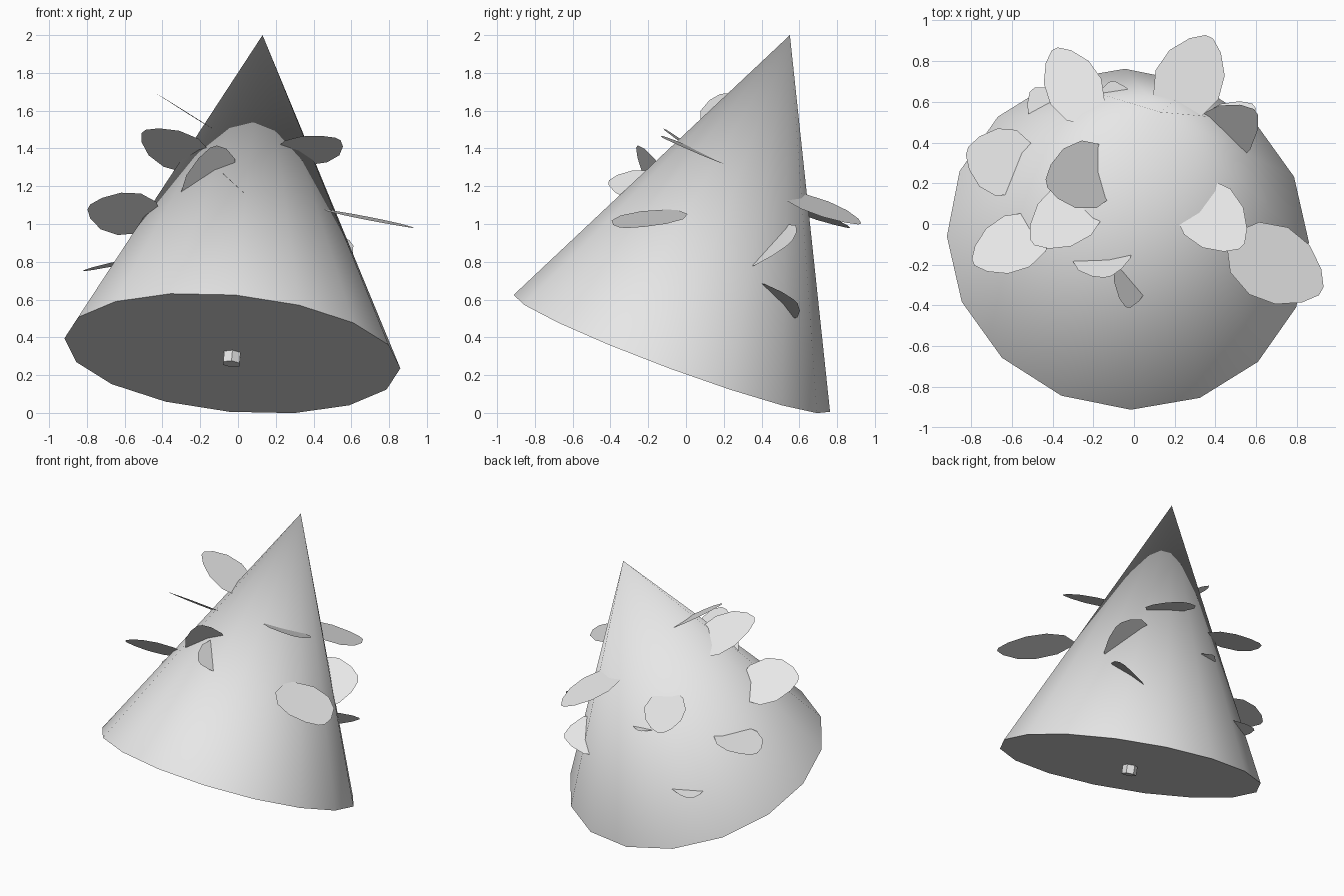
import bpy, bmesh
from mathutils import Vector

if "Cube" in bpy.data.objects:
    bpy.data.objects.remove(bpy.data.objects["Cube"])

grey = bpy.data.materials.new("light grey")
grey.diffuse_color = (0.8, 0.8, 0.8, 1)
grey.use_nodes = True
grey.node_tree.nodes["Principled BSDF"].inputs["Base Color"].default_value = grey.diffuse_color


def add_object(name, bm):
    mesh = bpy.data.meshes.new(name)
    bm.to_mesh(mesh)
    bm.free()
    obj = bpy.data.objects.new(name, mesh)
    mesh.materials.append(grey)
    bpy.context.collection.objects.link(obj)
    return obj


def cone_between(name, start, end, r1, r2, sides):
    axis = end - start
    bm = bmesh.new()
    bmesh.ops.create_cone(bm, cap_ends=True, segments=sides, radius1=r1,
                          radius2=r2, depth=axis.length)
    bmesh.ops.remove_doubles(bm, verts=bm.verts, dist=0.0001)
    turn = Vector((0, 0, 1)).rotation_difference(axis).to_matrix().to_4x4()
    turn.translation = (start + end) / 2
    bm.transform(turn)
    obj = add_object(name, bm)
    bpy.context.view_layer.objects.active = obj
    obj.select_set(True)
    bpy.ops.object.shade_smooth_by_angle()
    obj.select_set(False)
    return obj


# Leaning cone and the short stub under its base
base = Vector((-0.03, -0.075, 0.315))
apex = Vector((0.13, 0.55, 2.0))
axis = (apex - base).normalized()
cone_between("tree_cone", base, apex, 0.893, 0, 16)
cone_between("trunk_stub", base - axis * 0.06, base + axis * 0.3, 0.05, 0.05, 6)

# Half outline of a leaf: fraction of length, fraction of half width
OUTLINE = [(0.0, 0.0), (0.2, 0.75), (0.45, 1.0), (0.7, 0.88), (0.9, 0.5), (1.0, 0.12)]


def leaf(name, root, tip, half_width, side_rise):
    root, tip = Vector(root), Vector(tip)
    d = tip - root
    side = Vector((-d.y, d.x, 0)).normalized() * half_width
    side.z = side_rise
    bm = bmesh.new()
    pts = [(u, -v) for u, v in OUTLINE] + [(u, v) for u, v in OUTLINE[:0:-1]]
    bm.faces.new([bm.verts.new(root + d * u + side * v) for u, v in pts])
    add_object(name, bm)


# Leaves: root, tip, half width, rise of the left edge
leaf("leaf_back_left", (-.20, .48, 1.12), (-.39, .86, .98), .14, 0)
leaf("leaf_back_right", (.17, .49, 1.18), (.37, .92, 1.0), .17, .02)
leaf("leaf_left_low", (-.47, .25, .83), (-.82, .36, .75), .17, 0)
leaf("leaf_left_top", (-.05, .28, 1.45), (-.43, .20, 1.69), .17, -.02)
leaf("leaf_left_upper", (-.14, .19, 1.285), (-.50, -.09, 1.49), .15, .074)
leaf("leaf_left_middle", (-.40, .0, 1.02), (-.79, -.19, 1.09), .14, .11)
leaf("leaf_front_upper", (-.18, -.05, 1.05), (-.13, -.26, 1.41), .15, .05)
leaf("leaf_front_lower", (.03, -.02, 1.17), (-.03, -.41, 1.22), .10, -.09)
leaf("leaf_right_upper", (.22, .20, 1.33), (.53, -.11, 1.45), .16, -.057)
leaf("leaf_right_middle", (.45, -.06, 1.08), (.92, -.33, .98), .19, -.01)
leaf("leaf_right_back", (.25, .30, .86), (.60, .55, .90), .15, .12)
leaf("leaf_right_low", (.25, .33, .60), (.59, .58, .59), .12, -.10)
leaf("leaf_back_low", (-.25, .36, .50), (-.50, .66, .45), .13, 0)
leaf("leaf_back_middle", (-.05, .32, .86), (-.11, .70, .86), .13, 0)
